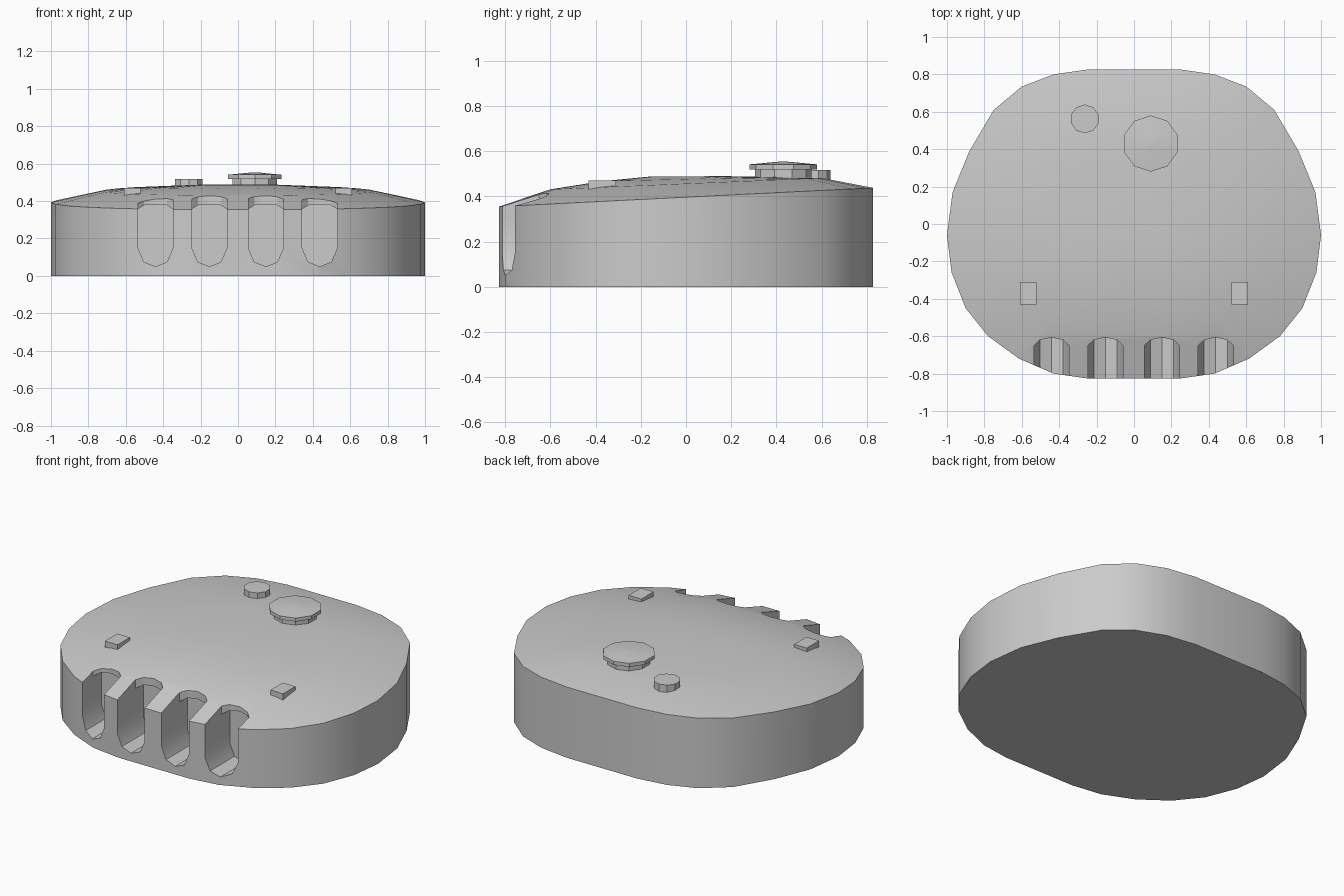
import bpy, bmesh, math
from mathutils import Vector

if "Cube" in bpy.data.objects:
    bpy.data.objects.remove(bpy.data.objects["Cube"])


def make_object(name, bm):
    bmesh.ops.recalc_face_normals(bm, faces=bm.faces)
    me = bpy.data.meshes.new(name)
    bm.to_mesh(me)
    bm.free()
    ob = bpy.data.objects.new(name, me)
    bpy.context.collection.objects.link(ob)
    return ob


def loft(name, rings):
    """Join closed rings of equal length and cap both ends."""
    bm = bmesh.new()
    vs = [[bm.verts.new(p) for p in r] for r in rings]
    n = len(rings[0])
    for a, b in zip(vs, vs[1:]):
        for i in range(n):
            j = (i + 1) % n
            bm.faces.new((a[i], a[j], b[j], b[i]))
    bm.faces.new(vs[0])
    bm.faces.new(vs[-1])
    return make_object(name, bm)


def smooth(ob):
    bpy.ops.object.select_all(action='DESELECT')
    ob.select_set(True)
    bpy.context.view_layer.objects.active = ob
    bpy.ops.object.shade_smooth_by_angle(angle=math.radians(30))


# Body: rounded outline with a slanted rim and a shallow domed top
half = [(0.24, 0.827), (0.43, 0.80), (0.60, 0.735), (0.75, 0.61), (0.88, 0.39),
        (0.97, 0.17), (1.0, -0.06), (0.975, -0.26), (0.90, -0.45), (0.78, -0.60),
        (0.615, -0.72), (0.43, -0.80), (0.24, -0.827)]
outline = half + [(-x, y) for x, y in reversed(half)]


def ring(scale, z0, slope):
    return [(x * scale, y * scale, z0 + slope * y * scale) for x, y in outline]


body = loft("body", [ring(1, 0, 0), ring(1, 0.396, 0.05), ring(0.725, 0.456, 0.042),
                     ring(0.45, 0.476, 0.025), ring(0.2, 0.488, 0.008)])

# Four front slots: a deep rounded pocket, opened through the top by an arch
W = 0.094
right_pocket = [(0, 0.05), (0.062, 0.075), (W, 0.15), (W, 0.357), (0.06, 0.378), (0, 0.382)]
pocket = right_pocket + [(-x, z) for x, z in reversed(right_pocket[1:-1])]
arch = [(-W, -0.95), (W, -0.95), (W, -0.65), (0.062, -0.62), (0, -0.606),
        (-0.062, -0.62), (-W, -0.65)]
for cx in (-0.441, -0.153, 0.149, 0.437):
    cutters = [
        loft("slot_pocket_cutter", [[(cx + x, y, z) for x, z in pocket] for y in (-0.95, -0.57)]),
        loft("slot_arch_cutter", [[(cx + x, y, z) for x, y in arch] for z in (0.3, 0.6)]),
    ]
    for cutter in cutters:
        mod = body.modifiers.new("slot", 'BOOLEAN')
        mod.operation = 'DIFFERENCE'
        mod.solver = 'EXACT'
        mod.object = cutter
        bpy.context.view_layer.objects.active = body
        bpy.ops.object.modifier_apply(modifier=mod.name)
        bpy.data.objects.remove(cutter)
smooth(body)


# Ten-sided buttons on the top
def button(name, x, y, profile):
    rings = []
    for r, z in profile:
        rings.append([(x + r * math.cos(math.pi / 2 + i * math.pi / 5),
                       y + r * math.sin(math.pi / 2 + i * math.pi / 5), z) for i in range(10)])
    return loft(name, rings)


smooth(button("large_button", 0.09, 0.43,
              [(0.125, 0.46), (0.125, 0.519), (0.15, 0.519), (0.15, 0.541), (0.01, 0.554)]))
button("small_button", -0.263, 0.562, [(0.077, 0.45), (0.077, 0.517)])

# Pair of small square pads near the front
for side, sx in (("left", -1), ("right", 1)):
    bm = bmesh.new()
    bmesh.ops.create_cube(bm, size=1)
    for v in bm.verts:
        v.co = Vector((v.co.x * 0.087 + sx * 0.566, v.co.y * 0.12 - 0.37, v.co.z * 0.06 + 0.44))
    make_object(side + "_pad", bm)
